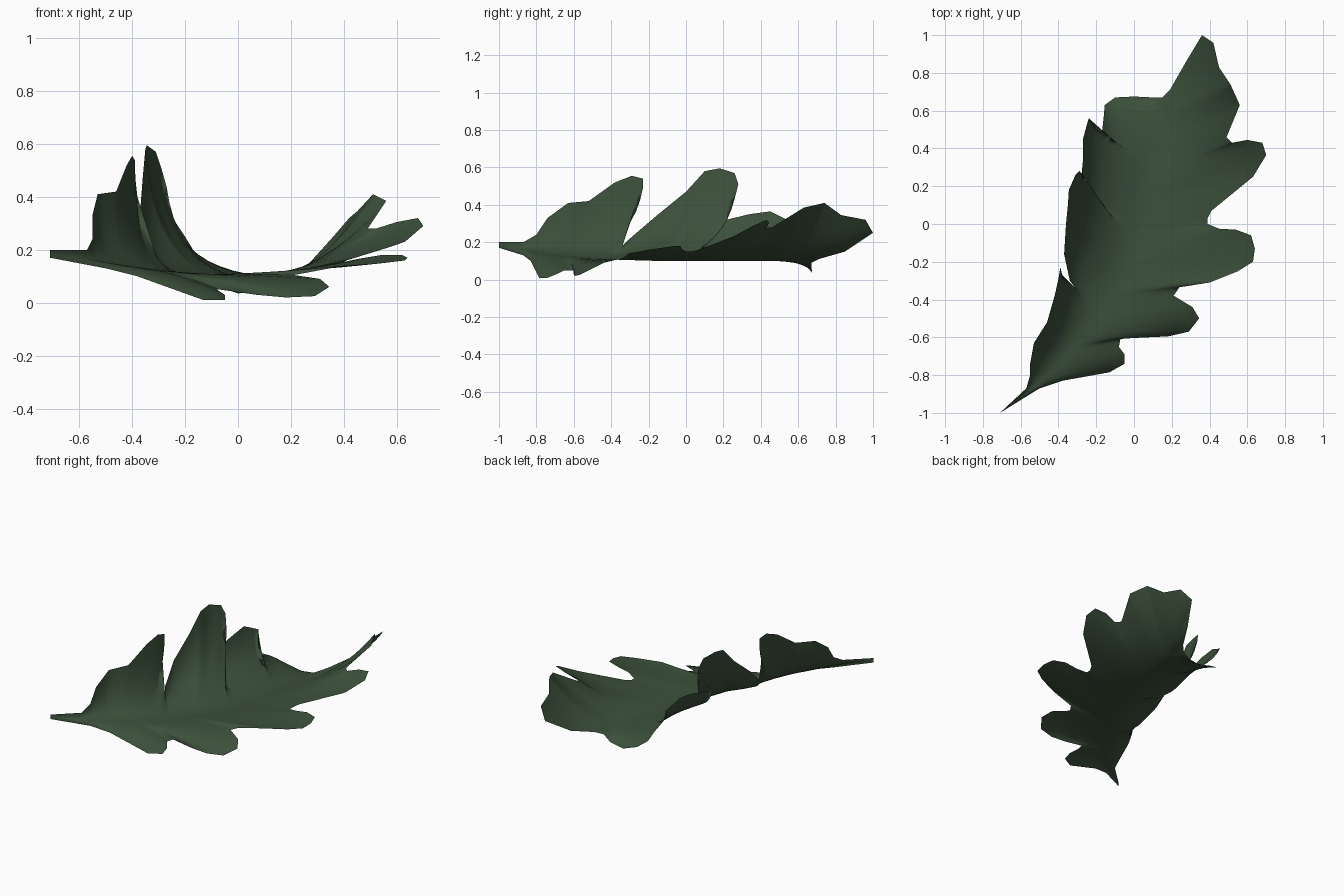
import bpy
import bmesh
from mathutils import Vector

default_cube = bpy.data.objects.get("Cube")
if default_cube:
    bpy.data.objects.remove(default_cube, do_unlink=True)

RIB_STEPS = 9

# Midrib path from stem to tip
midrib = [(-.71, -1, .185), (-.57, -.9, .165), (-.42, -.74, .14), (-.2, -.48, .11),
          (-.02, -.15, .1), (.08, .2, .1), (.17, .5, .1), (.25, .75, .125), (.36, 1, .25)]

# Leaf margins: x, y, z, and the y on the midrib where that vein starts
folded_margin = [
    (-.71, -1, .2, -1), (-.57, -.87, .2, -.9), (-.55, -.8, .24, -.87),
    (-.55, -.74, .33, -.83), (-.53, -.63, .41, -.78), (-.46, -.52, .42, -.72),
    (-.42, -.38, .52, -.68), (-.4, -.29, .555, -.66), (-.39, -.23, .54, -.63),
    (-.39, -.23, .49, -.6), (-.38, -.27, .4, -.57), (-.31, -.34, .18, -.46),
    (-.34, -.3, .22, -.43), (-.37, -.16, .34, -.38), (-.36, 0, .47, -.34),
    (-.35, .1, .58, -.3), (-.345, .18, .595, -.27), (-.31, .26, .57, -.23),
    (-.29, .28, .51, -.18), (-.27, .26, .44, -.12), (-.29, .13, .3, -.02),
    (-.27, .34, .35, .08), (-.27, .45, .365, .16), (-.24, .56, .31, .26),
    (-.2, .5, .25, .29), (-.17, .48, .2, .32), (-.16, .57, .15, .38),
    (-.155, .63, .11, .42), (-.1, .67, .07, .46), (0, .675, .035, .5),
    (.1, .67, .05, .54), (.15, .67, .09, .58), (.19, .71, .11, .64),
    (.27, .85, .15, .8), (.36, 1, .25, 1)]
open_margin = [
    (-.71, -1, .17, -1), (-.5, -.87, .13, -.9), (-.38, -.83, .1, -.84),
    (-.13, -.785, .01, -.79), (-.05, -.74, .01, -.76), (-.05, -.69, .03, -.73),
    (-.08, -.65, .05, -.7), (-.07, -.6, .05, -.66), (.07, -.6, .03, -.62),
    (.18, -.595, .02, -.6), (.29, -.57, .025, -.57), (.345, -.5, .06, -.53),
    (.31, -.44, .09, -.49), (.21, -.38, .105, -.44), (.24, -.335, .11, -.39),
    (.4, -.31, .14, -.35), (.55, -.25, .15, -.31), (.63, -.2, .16, -.28),
    (.64, -.13, .17, -.25), (.62, -.06, .18, -.22), (.54, -.03, .18, -.18),
    (.45, -.025, .165, -.13), (.39, 0, .15, -.09), (.39, .03, .15, -.05),
    (.41, .07, .16, 0), (.63, .25, .23, .08), (.7, .365, .29, .13),
    (.68, .43, .32, .17), (.6, .445, .305, .22), (.52, .43, .28, .27),
    (.49, .46, .28, .32), (.56, .63, .385, .45), (.51, .74, .41, .55),
    (.45, .83, .345, .7), (.42, .96, .32, .9), (.36, 1, .25, 1)]


def sample(path, station, key):
    """Point on a polyline at the given station, read from column `key`."""
    for start, end in zip(path, path[1:]):
        if station <= end[key]:
            blend = (station - start[key]) / (end[key] - start[key])
            return Vector(start[:3]).lerp(Vector(end[:3]), blend)
    return Vector(path[-1][:3])


def rib(root, rim, reach, lift):
    """Curved vein from the midrib out to the margin, without its root."""
    bend = root.lerp(rim, reach)
    bend.z = root.z + (rim.z - root.z) * lift
    points = []
    for step in range(1, RIB_STEPS + 1):
        t = step / RIB_STEPS
        points.append(root.lerp(bend, t).lerp(bend.lerp(rim, t), t))
    return points


# Leaf blade: one row of points per station, margin to margin across the midrib
stations = sorted({row[3] for row in folded_margin + open_margin})
bm = bmesh.new()
rows = []
for station in stations:
    root = sample(midrib, station, 1)
    folded = rib(root, sample(folded_margin, station, 3), .85, .15)
    opened = rib(root, sample(open_margin, station, 3), .5, .2)
    rows.append([bm.verts.new(p) for p in folded[::-1] + [root] + opened])

for near, far in zip(rows, rows[1:]):
    for i in range(len(near) - 1):
        bm.faces.new((near[i], near[i + 1], far[i + 1], far[i]))

bmesh.ops.remove_doubles(bm, verts=bm.verts, dist=.0005)
bmesh.ops.triangulate(bm, faces=bm.faces)
mesh = bpy.data.meshes.new("leaf_blade")
bm.to_mesh(mesh)
bm.free()

leaf = bpy.data.objects.new("leaf_blade", mesh)
bpy.context.collection.objects.link(leaf)

# Dark green leaf colour
green = bpy.data.materials.new("dark_leaf_green")
green.use_nodes = True
colour = (.045, .08, .043, 1)
green.diffuse_color = colour
green.node_tree.nodes["Principled BSDF"].inputs["Base Color"].default_value = colour
mesh.materials.append(green)

bpy.context.view_layer.objects.active = leaf
leaf.select_set(True)
bpy.ops.object.shade_smooth()
